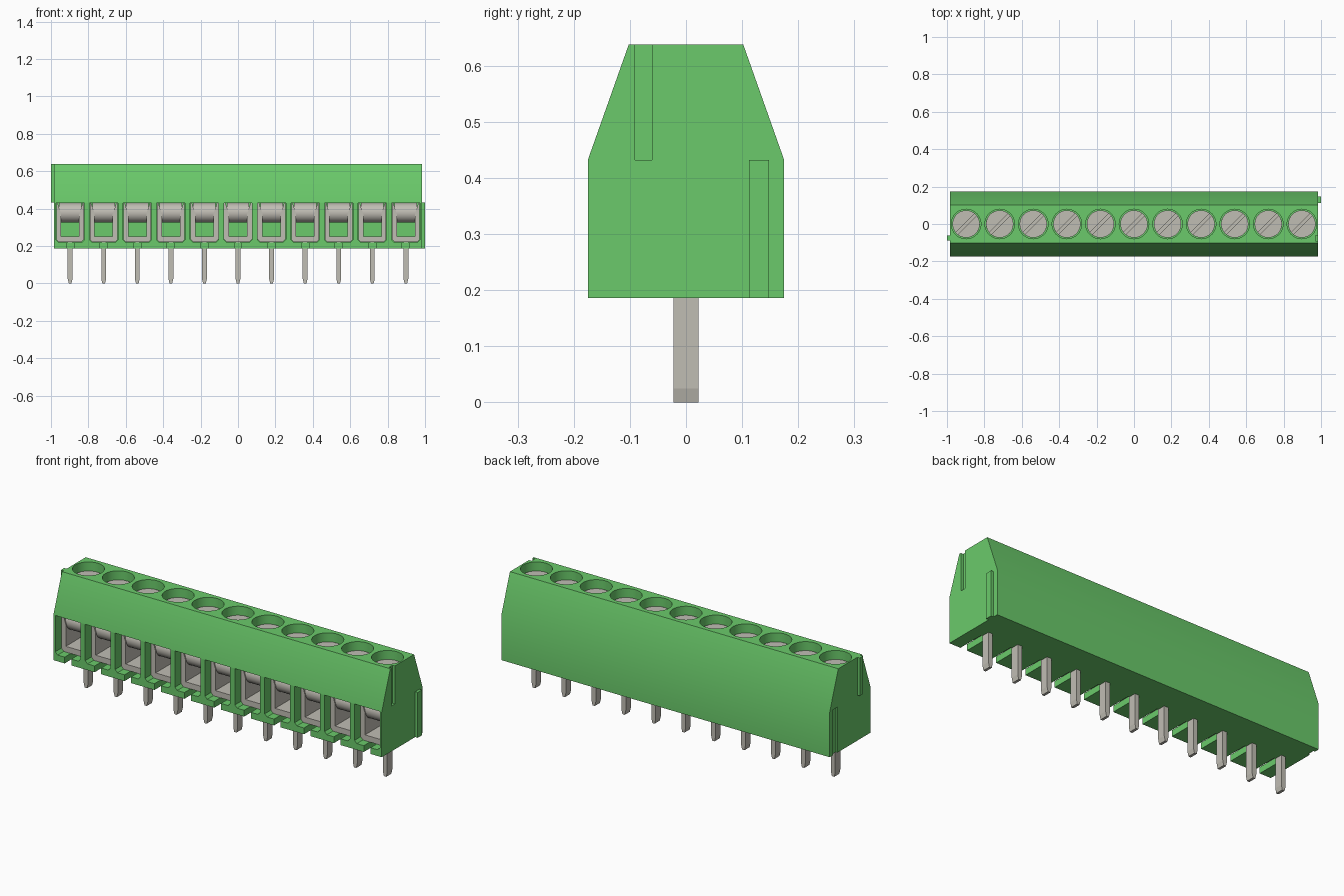
import bpy, bmesh, math
from mathutils import Matrix

if "Cube" in bpy.data.objects:
    bpy.data.objects.remove(bpy.data.objects["Cube"], do_unlink=True)

POLES, PITCH, END = 11, 0.1795, 0.985
CENTRES = [(i - (POLES - 1) / 2) * PITCH for i in range(POLES)]


def material(name, colour, rough):
    m = bpy.data.materials.new(name)
    m.use_nodes = True
    m.diffuse_color = colour
    bsdf = m.node_tree.nodes["Principled BSDF"]
    bsdf.inputs["Base Color"].default_value = colour
    bsdf.inputs["Roughness"].default_value = rough
    return m


GREEN = material("green plastic", (0.145, 0.59, 0.145, 1), 0.6)
METAL = material("tinned metal", (0.53, 0.51, 0.455, 1), 0.5)


def prism(bm, outline, lo, hi, axis):
    """Extrude a 2D outline along x (y,z points), y (x,z points) or z (x,y points)."""
    def place(p, d):
        return {"x": (d, p[0], p[1]), "y": (p[0], d, p[1]), "z": (p[0], p[1], d)}[axis]
    a = [bm.verts.new(place(p, lo)) for p in outline]
    b = [bm.verts.new(place(p, hi)) for p in outline]
    faces = [bm.faces.new(a), bm.faces.new(b)]
    n = len(outline)
    for i in range(n):
        j = (i + 1) % n
        faces.append(bm.faces.new((a[i], a[j], b[j], b[i])))
    bmesh.ops.recalc_face_normals(bm, faces=faces)


def box(bm, x0, x1, y0, y1, z0, z1):
    prism(bm, [(x0, y0), (x1, y0), (x1, y1), (x0, y1)], z0, z1, "z")


def make_mesh(name, bm, mat):
    mesh = bpy.data.meshes.new(name)
    bm.to_mesh(mesh)
    bm.free()
    mesh.materials.append(mat)
    return mesh


def add(name, mesh, x=0.0):
    ob = bpy.data.objects.new(name, mesh)
    ob.location.x = x
    bpy.context.collection.objects.link(ob)
    return ob


def select(ob):
    bpy.ops.object.select_all(action="DESELECT")
    ob.select_set(True)
    bpy.context.view_layer.objects.active = ob


def smooth(ob):
    select(ob)
    bpy.ops.object.shade_smooth_by_angle(angle=math.radians(30))


def circle(r, n, start=0.0, sweep=2 * math.pi, closed=True):
    k = n if closed else n - 1
    return [(r * math.cos(start + sweep * i / k), r * math.sin(start + sweep * i / k))
            for i in range(n)]


# Housing: six-sided section run along the whole length
bm = bmesh.new()
prism(bm, [(-0.175, 0.186), (0.175, 0.186), (0.175, 0.432),
           (0.102, 0.638), (-0.102, 0.638), (-0.175, 0.432)], -END, END, "x")
housing = add("housing", make_mesh("housing", bm, GREEN))


def cut(target, bm):
    cutter = add("cutter", make_mesh("cutter", bm, GREEN))
    cutter.hide_render = True
    mod = target.modifiers.new("cut", "BOOLEAN")
    mod.operation, mod.solver, mod.object = "DIFFERENCE", "EXACT", cutter
    select(target)
    bpy.ops.object.modifier_apply(modifier=mod.name)
    bpy.data.objects.remove(cutter, do_unlink=True)


# Wire openings in the front
bm = bmesh.new()
for x in CENTRES:
    prism(bm, [(x - 0.076, 0.431), (x - 0.076, 0.234), (x - 0.062, 0.22),
               (x + 0.062, 0.22), (x + 0.076, 0.234), (x + 0.076, 0.431)],
          -0.3, 0.11, "y")
cut(housing, bm)

# Floor notches running from the front edge to each pin
bm = bmesh.new()
for x in CENTRES:
    box(bm, x - 0.02, x + 0.02, -0.3, -0.022, 0.1, 0.23)
cut(housing, bm)

# Screw wells in the top
bm = bmesh.new()
for x in CENTRES:
    prism(bm, [(x + a, b) for a, b in circle(0.079, 40)], 0.56, 0.7, "z")
cut(housing, bm)

# Joining grooves in both ends
bm = bmesh.new()
box(bm, END - 0.015, 1.1, -0.091, -0.061, 0.432, 0.7)
box(bm, -1.1, -END + 0.010, 0.109, 0.149, 0.1, 0.433)
cut(housing, bm)
smooth(housing)

# Joining ribs on both ends
for name, x0, x1, y0, y1, z0, z1 in (
        ("right_end_rib", -1.0, -END, -0.089, -0.062, 0.432, 0.638),
        ("left_end_rib", END, 1.0, 0.112, 0.148, 0.186, 0.432)):
    bm = bmesh.new()
    box(bm, x0, x1, y0, y1, z0, z1)
    add(name, make_mesh(name, bm, GREEN))

# Screw: base disc with two half-round lands leaving a diagonal slot
bm = bmesh.new()
prism(bm, circle(0.073, 40), 0.555, 0.578, "z")
gap = math.asin(0.008 / 0.073)
for turn in (0, math.pi):
    start = math.radians(45) + turn + gap
    prism(bm, circle(0.073, 20, start, math.pi - 2 * gap, False), 0.578, 0.592, "z")
screw = make_mesh("screw", bm, METAL)

# Clamp cage: open frame flared at the top
bm = bmesh.new()
half = [(0.06, 0.221), (0.074, 0.235), (0.074, 0.43), (0.067, 0.43),
        (0.048, 0.37), (0.048, 0.252)]
prism(bm, half + [(-x, z) for x, z in reversed(half)], -0.125, 0.09, "y")
cage = make_mesh("clamp_cage", bm, METAL)

# Pressure plate: rounded nose above the wire space
bm = bmesh.new()
nose = [(-0.068 + a, 0.378 + b)
        for a, b in circle(0.052, 14, math.pi / 2, math.pi, False)]
prism(bm, nose + [(0.09, 0.326), (0.09, 0.43)], -0.06, 0.06, "x")
plate = make_mesh("pressure_plate", bm, METAL)

# Solder pin with a tapered tip
bm = bmesh.new()
prism(bm, [(-0.007, 0.0), (0.007, 0.0), (0.013, 0.025), (0.013, 0.223),
           (-0.013, 0.223), (-0.013, 0.025)], -0.022, 0.022, "y")
pin = make_mesh("pin", bm, METAL)

# Repeat the metal parts at every pole
for i, x in enumerate(CENTRES, 1):
    for mesh in (screw, cage, plate, pin):
        ob = add(f"{mesh.name}_{i}", mesh, x)
        if i == 1 and mesh in (screw, plate):
            smooth(ob)
            mod_mesh = ob.data
